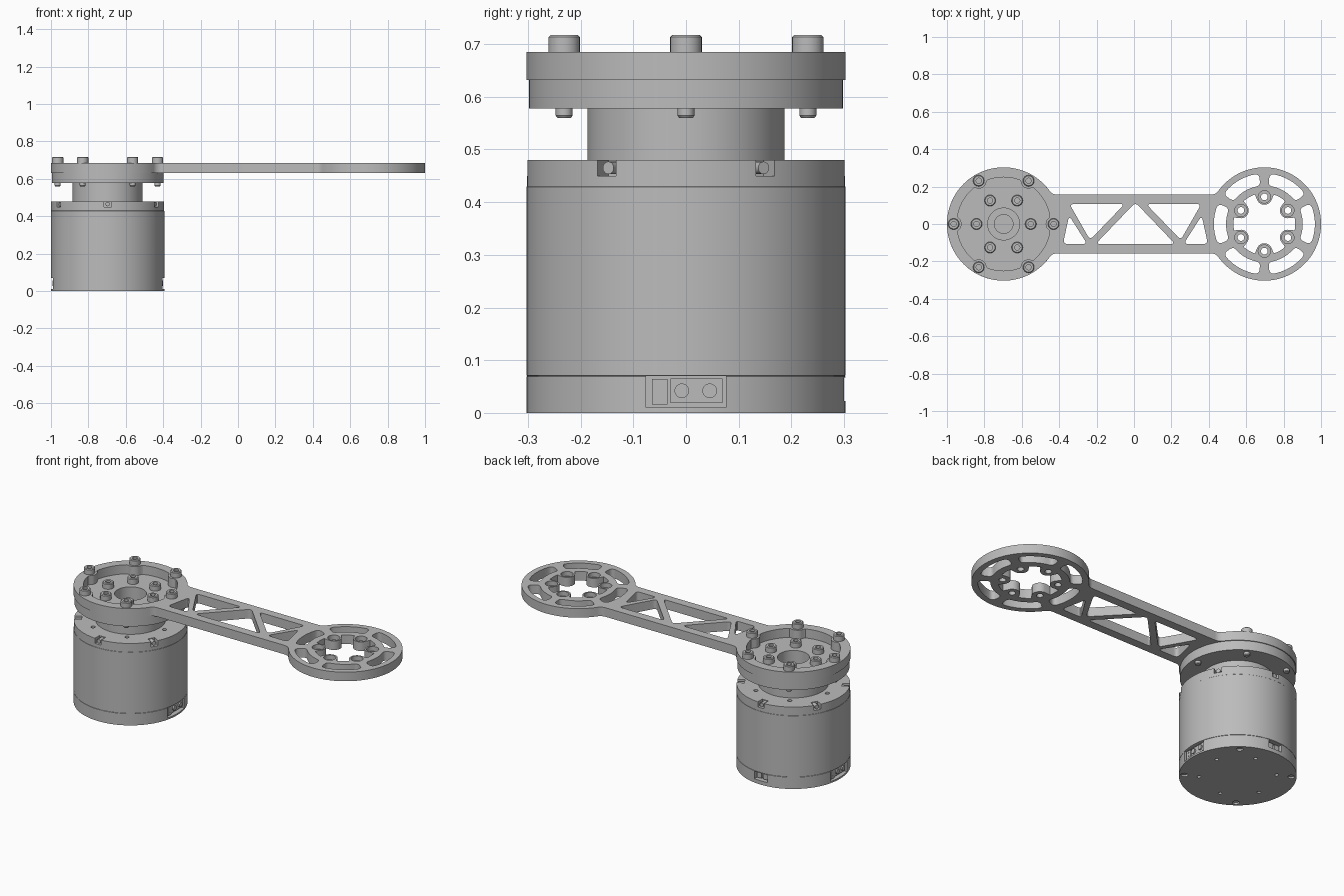
import bpy
import bmesh
from math import pi, sin, cos, asin, atan2, sqrt, radians
from mathutils import Matrix, Vector

cube = bpy.data.objects.get("Cube")
if cube:
    bpy.data.objects.remove(cube)

C, R = 0.697, 0.303            # end centres and radius of the arm
TOP, PLATE, FLANGE, BODY = 0.685, 0.632, 0.578, 0.48
SIXTHS = [k * pi / 3 for k in range(6)]

grey = bpy.data.materials.new("machined_grey")
grey.use_nodes = True
grey.diffuse_color = (0.5, 0.5, 0.5, 1)
grey.node_tree.nodes["Principled BSDF"].inputs["Base Color"].default_value = (0.5, 0.5, 0.5, 1)


def activate(obj):
    bpy.ops.object.select_all(action='DESELECT')
    obj.select_set(True)
    bpy.context.view_layer.objects.active = obj


def finish(obj):
    if not obj.data.materials:
        obj.data.materials.append(grey)
    activate(obj)
    bpy.ops.object.shade_smooth_by_angle(angle=radians(30))
    return obj


def mesh_object(name, bm, location=(0, 0, 0)):
    bmesh.ops.recalc_face_normals(bm, faces=bm.faces)
    mesh = bpy.data.meshes.new(name)
    bm.to_mesh(mesh)
    bm.free()
    obj = bpy.data.objects.new(name, mesh)
    obj.location = location
    bpy.context.collection.objects.link(obj)
    return obj


def lathe(name, profile, location, steps=96):
    bm = bmesh.new()
    verts = [bm.verts.new((r, 0, z)) for r, z in profile]
    edges = [bm.edges.new(pair) for pair in zip(verts, verts[1:])]
    bmesh.ops.spin(bm, geom=verts + edges, cent=(0, 0, 0), axis=(0, 0, 1),
                   angle=2 * pi, steps=steps, use_merge=False)
    bmesh.ops.remove_doubles(bm, verts=bm.verts, dist=0.0001)
    return mesh_object(name, bm, location)


def turn(angle, x, y, z):
    """Placement at radius x, sideways y, height z, facing outward at an angle."""
    return Matrix.Rotation(angle, 4, 'Z') @ Matrix.Translation((x, y, z))


def add_box(bm, place, size):
    bmesh.ops.create_cube(bm, size=1, matrix=place @ Matrix.Diagonal((*size, 1)))


def add_rod(bm, place, radius, depth, radial=False, segments=16):
    if radial:
        place = place @ Matrix.Rotation(pi / 2, 4, 'Y')
    bmesh.ops.create_cone(bm, cap_ends=True, segments=segments, radius1=radius,
                          radius2=radius, depth=depth, matrix=place)


def arc(cx, cy, r, start, end, n):
    return [Vector((cx + r * cos(start + (end - start) * i / n),
                    cy + r * sin(start + (end - start) * i / n))) for i in range(n + 1)]


def rounded(points, t, n=5):
    """Polygon with each corner replaced by a short curve."""
    pts, out = [Vector(p) for p in points], []
    for i, p in enumerate(pts):
        a = p + (pts[i - 1] - p).normalized() * t
        b = p + (pts[(i + 1) % len(pts)] - p).normalized() * t
        out += [a.lerp(p, k / n).lerp(p.lerp(b, k / n), k / n) for k in range(n + 1)]
    return out


def scallop(cx, r, ring, lobe, phase, n=180):
    """Circular opening with six round lobes reaching inward."""
    out = []
    for i in range(n):
        th = 2 * pi * i / n
        off = (th - phase + pi / 6) % (pi / 3) - pi / 6
        gap = lobe ** 2 - (ring * sin(off)) ** 2
        rad = min(r, ring * cos(off) - sqrt(gap)) if gap > 0 else r
        out.append((cx + rad * cos(th), rad * sin(th)))
    return out


def slot(cx, angle, inner, outer, spoke):
    """Curved slot between two radii with rounded corners."""
    mid, half = (inner + outer) / 2, (outer - inner) / 2
    length = mid * (pi / 6 - asin(spoke / mid))
    flat = rounded([(-length, -half), (length, -half), (length, half), (-length, half)], 0.025)
    out = []
    for a, b in zip(flat, flat[1:] + flat[:1]):
        parts = 10 if (b - a).length > 0.05 else 1
        for k in range(parts):
            s = a.lerp(b, k / parts)
            out.append((cx + (mid + s.y) * cos(angle + s.x / mid), (mid + s.y) * sin(angle + s.x / mid)))
    return out


def plate(name, loops, low, high):
    """Flat plate from an outline and its openings."""
    curve = bpy.data.curves.new(name, 'CURVE')
    curve.dimensions, curve.fill_mode = '2D', 'BOTH'
    curve.extrude = (high - low) / 2
    for loop in loops:
        spline = curve.splines.new('POLY')
        spline.points.add(len(loop) - 1)
        for point, p in zip(spline.points, loop):
            point.co = (p[0], p[1], 0, 1)
        spline.use_cyclic_u = True
    obj = bpy.data.objects.new(name, curve)
    obj.location.z = (low + high) / 2
    bpy.context.collection.objects.link(obj)
    activate(obj)
    bpy.ops.object.convert(target='MESH')
    obj = bpy.context.object
    bm = bmesh.new()
    bm.from_mesh(obj.data)
    bmesh.ops.remove_doubles(bm, verts=bm.verts, dist=0.0001)
    bmesh.ops.recalc_face_normals(bm, faces=bm.faces)
    bm.to_mesh(obj.data)
    bm.free()
    return finish(obj)


# Arm: two discs joined by a filleted beam
W, F = 0.157, 0.05
dx = sqrt((R + F) ** 2 - (W + F) ** 2)
a = atan2(W + F, dx)
half = (arc(dx - C, W + F, F, -pi / 2, a - pi, 8)[:-1] + arc(-C, 0, R, a, 2 * pi - a, 80)
        + arc(dx - C, -W - F, F, pi - a, pi / 2, 8)[1:])
loops = [half + [-p for p in half]]

# Truss openings in the beam
upper = [(-0.345, 0.107), (-0.05, 0.107), (-0.235, -0.085)]
lower = [(-0.347, 0.045), (-0.38, -0.107), (-0.25, -0.107)]
for tri in (upper, lower):
    loops.append(rounded(tri, 0.025))
    loops.append(rounded([(0.015 - x, y) for x, y in tri], 0.025))
loops.append(rounded([(0.0075, 0.115), (-0.205, -0.107), (0.22, -0.107)], 0.025))

# Openings of the two discs
loops.append(scallop(-C, 0.25, 0.267, 0.042, 0))
loops.append(scallop(C, 0.165, 0.145, 0.042, pi / 6))
holes = [(C + 0.145 * cos(t + pi / 6), 0.145 * sin(t + pi / 6)) for t in SIXTHS]
loops += [slot(C, t, 0.205, 0.27, 0.025) for t in SIXTHS]
loops += [arc(x, y, 0.033, 0, 2 * pi, 24)[:-1] for x, y in holes]
plate("arm", loops, PLATE, TOP)
for x, y in holes:
    plate("bolt_seat", [arc(x, y, r, 0, 2 * pi, 24)[:-1] for r in (0.033, 0.018)], PLATE, 0.658)

# Output hub: flange, neck and stepped bore
finish(lathe("output_hub", [(0, 0.483), (0.05, 0.483), (0.05, 0.52), (0.085, 0.52), (0.085, PLATE),
                            (0.298, PLATE), (0.298, FLANGE), (0.187, FLANGE), (0.187, BODY)], (-C, 0, 0)))

# Socket head bolts
H = 0.032
bolt = finish(lathe("arm_bolt", [(0, H - 0.018), (0.014, H - 0.018), (0.014, H), (0.026, H), (0.03, H - 0.004),
                                 (0.03, 0), (0.016, 0), (0.016, -0.121), (0.013, -0.125), (0, -0.125)],
                    (0, 0, 0), 24))
for name, ring, z in (("arm_bolt", 0.267, TOP), ("hub_bolt", 0.145, PLATE)):
    for t in SIXTHS:
        copy = bpy.data.objects.new(name, bolt.data)
        copy.location = (ring * cos(t) - C, ring * sin(t), z)
        bpy.context.collection.objects.link(copy)
bpy.data.objects.remove(bolt)

# Motor body with thin seams
body = lathe("motor_body", [(0, 0), (R, 0), (R, 0.069), (R - 0.002, 0.07), (R, 0.071), (R, 0.429),
                            (R - 0.001, 0.43), (R - 0.001, BODY), (0, BODY)], (-C, 0, 0), 128)

# Cutter for connector pockets, rim notches and screw holes
bm = bmesh.new()
for angle in (0, pi):
    add_box(bm, turn(angle, 0.3, 0, 0.04), (0.08, 0.152, 0.06))
add_box(bm, turn(pi / 2, 0.3, 0, 0.045), (0.08, 0.085, 0.045))
for t in SIXTHS:
    add_box(bm, turn(t + pi / 6, 0.29, 0, 0.47), (0.06, 0.04, 0.04))
    add_rod(bm, turn(t, 0.22, 0, BODY), 0.012, 0.04)
    add_rod(bm, turn(t + 0.3, 0.2, 0, 0), 0.01, 0.03)
for k in range(4):
    add_rod(bm, turn(radians(52 + 90 * k), 0.275, 0, 0), 0.018, 0.02)
cutter = mesh_object("body_cutter", bm, (-C, 0, 0))
cutter.hide_render = True
activate(body)
mod = body.modifiers.new("cuts", 'BOOLEAN')
mod.operation, mod.solver, mod.object = 'DIFFERENCE', 'EXACT', cutter
bpy.ops.object.modifier_apply(modifier=mod.name)
bpy.data.objects.remove(cutter)
finish(body)

# Power connectors: signal plug, housing and two round pins
for angle in (0, pi):
    bm = bmesh.new()
    add_box(bm, turn(angle, 0.272, -0.05, 0.04), (0.035, 0.03, 0.048))
    add_box(bm, turn(angle, 0.272, 0.02, 0.042), (0.03, 0.098, 0.046))
    for y in (-0.008, 0.045):
        add_rod(bm, turn(angle, 0.285, y, 0.042), 0.014, 0.02, True)
    for z in (0.03, 0.052):
        add_box(bm, turn(angle, 0.288, -0.05, z), (0.006, 0.006, 0.006))
    finish(mesh_object("power_connector", bm, (-C, 0, 0)))

# Data connector on the back
bm = bmesh.new()
for y in (-0.02, 0.02):
    add_box(bm, turn(pi / 2, 0.272, y, 0.045), (0.035, 0.03, 0.03))
finish(mesh_object("data_connector", bm, (-C, 0, 0)))

# Radial screws in the rim notches
bm = bmesh.new()
for t in SIXTHS:
    add_rod(bm, turn(t + pi / 6, 0.275, 0, 0.465), 0.012, 0.04, True)
finish(mesh_object("rim_screws", bm, (-C, 0, 0)))
